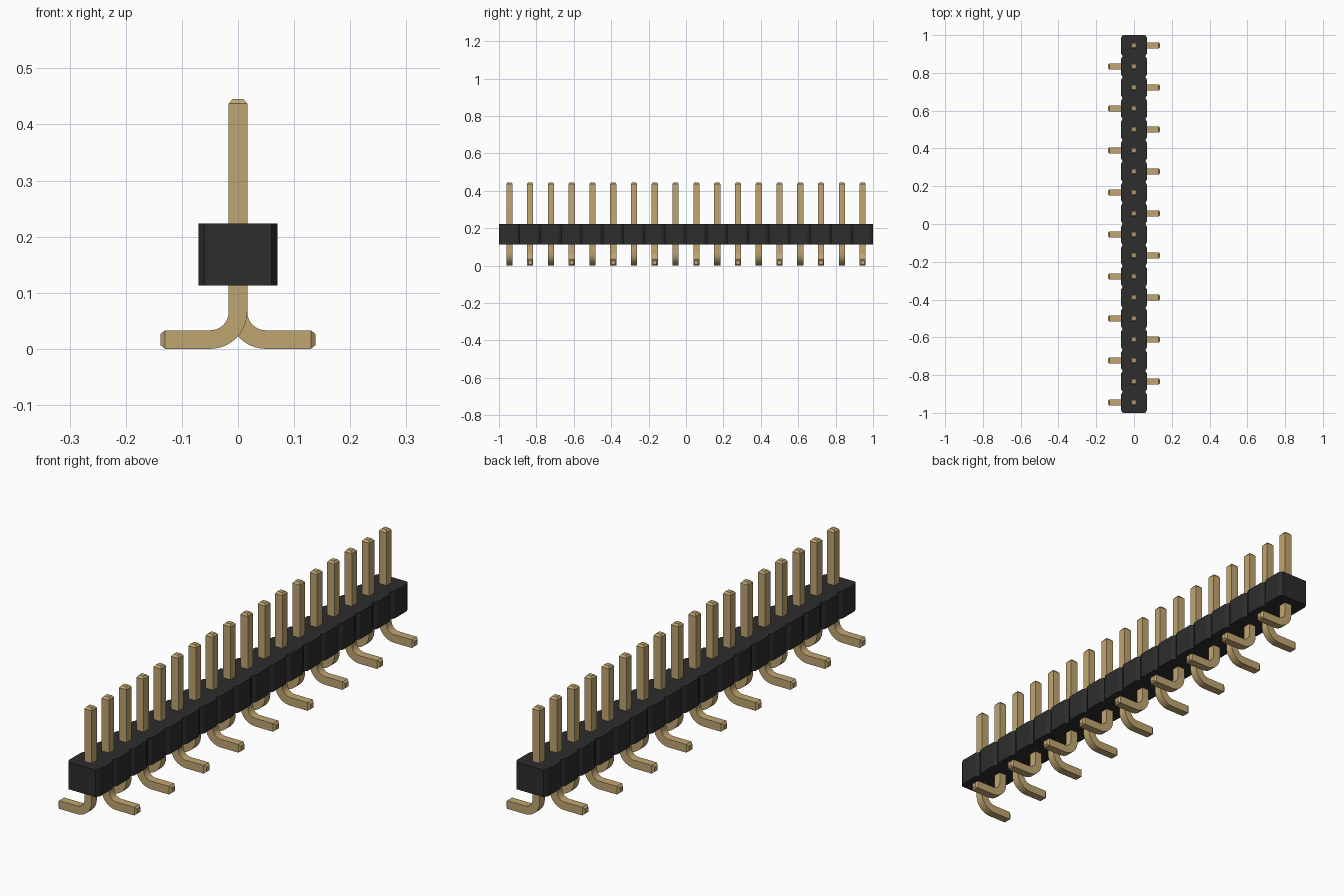
import bpy, bmesh, math
from mathutils import Vector

cube = bpy.data.objects.get("Cube")
if cube:
    bpy.data.objects.remove(cube, do_unlink=True)

COUNT = 18
PITCH = 2 / COUNT
HALF = 0.0165                 # half thickness of a pin
PIN_TOP, FOOT_END = 0.445, 0.138
TAPER, TIP = 0.008, 0.6       # length and end scale of the pointed tips
BEND = 0.0495                 # centreline bend radius
BODY_X, BODY_LOW, BODY_HIGH = 0.07, 0.113, 0.223
NOTCH_X, NOTCH_Y = 0.01, 0.016


def material(name, colour, roughness):
    mat = bpy.data.materials.new(name)
    mat.use_nodes = True
    mat.diffuse_color = colour
    node = mat.node_tree.nodes["Principled BSDF"]
    node.inputs["Base Color"].default_value = colour
    node.inputs["Roughness"].default_value = roughness
    return mat


def finish(bm, name, mat):
    bmesh.ops.recalc_face_normals(bm, faces=bm.faces)
    mesh = bpy.data.meshes.new(name)
    bm.to_mesh(mesh)
    bm.free()
    mesh.materials.append(mat)
    obj = bpy.data.objects.new(name, mesh)
    bpy.context.collection.objects.link(obj)
    return obj


gold = material("gold", (0.53, 0.38, 0.165, 1), 0.4)
black = material("black plastic", (0.026, 0.026, 0.026, 1), 0.6)


# Square pin swept from its tip, round the bend and out to the foot
def pin_mesh(bm, side):
    # each station: x, z, angle of the cross-section, scale
    stations = [(0, PIN_TOP, 0, TIP), (0, PIN_TOP - TAPER, 0, 1)]
    for i in range(11):
        a = math.pi / 2 * i / 10
        stations.append((BEND * (1 - math.cos(a)),
                         HALF + BEND * (1 - math.sin(a)), a, 1))
    stations += [(FOOT_END - TAPER, HALF, math.pi / 2, 1),
                 (FOOT_END, HALF, math.pi / 2, TIP)]
    rings = []
    for x, z, a, s in stations:
        ring = []
        for u, v in ((-1, -1), (1, -1), (1, 1), (-1, 1)):
            r = HALF * s
            ring.append(bm.verts.new((side * (x + u * r * math.cos(a)),
                                      v * r, z + u * r * math.sin(a))))
        rings.append(ring)
    for lower, upper in zip(rings, rings[1:]):
        for k in range(4):
            n = (k + 1) % 4
            bm.faces.new((lower[k], lower[n], upper[n], upper[k]))
    bm.faces.new(rings[0])
    bm.faces.new(rings[-1])


# Pins alternate sides along the row, the front one turning to -x
for i in range(COUNT):
    side = 1 if i % 2 else -1
    bm = bmesh.new()
    pin_mesh(bm, side)
    pin = finish(bm, f"pin_{i + 1}", gold)
    pin.location.y = -1 + PITCH * (i + 0.5)
    bpy.ops.object.select_all(action="DESELECT")
    pin.select_set(True)
    bpy.context.view_layer.objects.active = pin
    bpy.ops.object.shade_smooth_by_angle(angle=math.radians(20))

# Housing: one notched outline raised into a solid strip
edge = []
for i in range(COUNT):
    y0, y1 = -1 + PITCH * i, -1 + PITCH * (i + 1)
    edge += [(BODY_X - NOTCH_X, y0), (BODY_X, y0 + NOTCH_Y), (BODY_X, y1 - NOTCH_Y)]
edge.append((BODY_X - NOTCH_X, 1))
outline = edge + [(-x, y) for x, y in reversed(edge)]
bm = bmesh.new()
base = bm.faces.new([bm.verts.new((x, y, BODY_LOW)) for x, y in outline])
raised = bmesh.ops.extrude_face_region(bm, geom=[base], use_keep_orig=True)
bmesh.ops.translate(bm, vec=Vector((0, 0, BODY_HIGH - BODY_LOW)),
                    verts=[g for g in raised["geom"] if isinstance(g, bmesh.types.BMVert)])
finish(bm, "housing", black)
